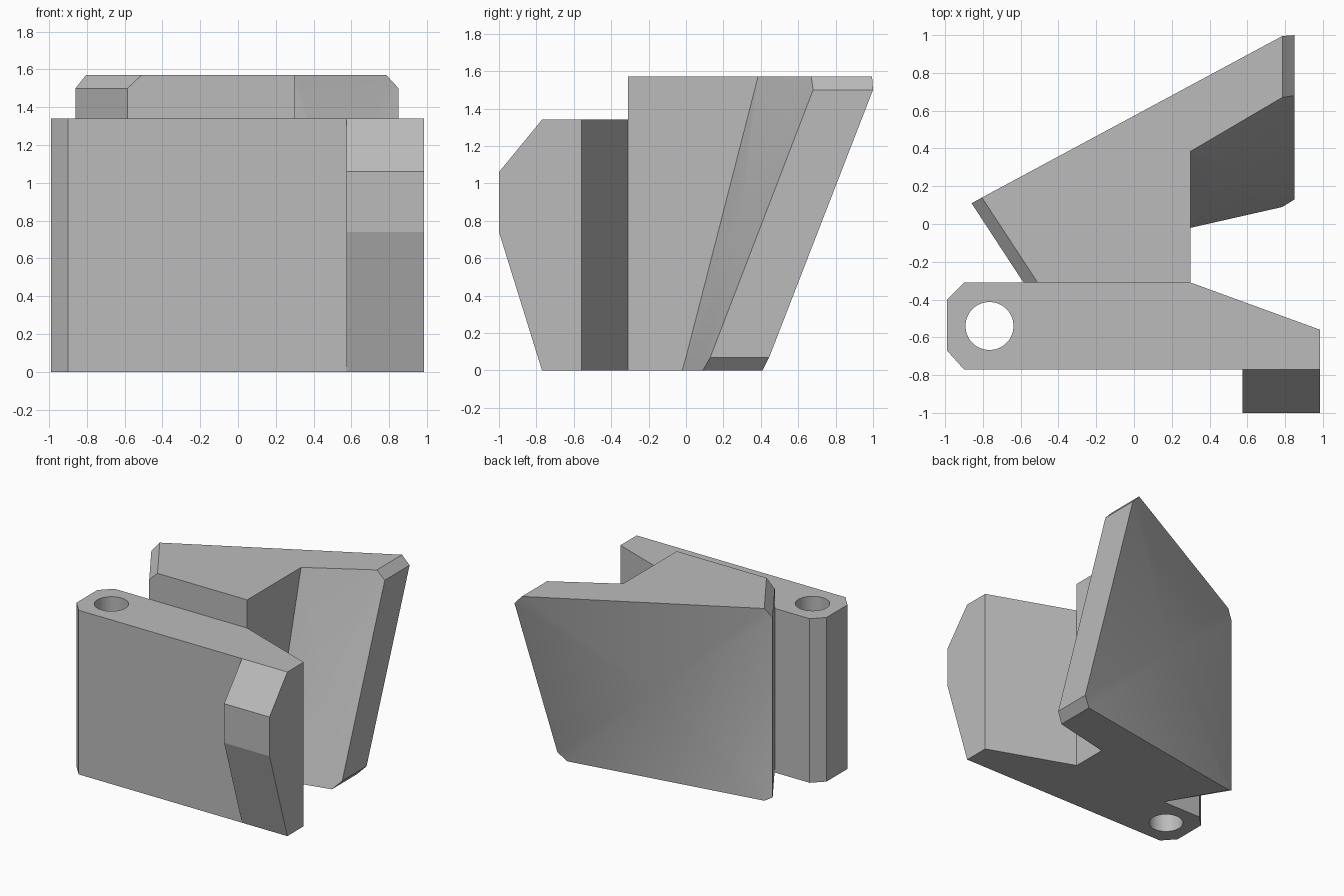
import bpy, bmesh, math
from mathutils import Vector

cube = bpy.data.objects.get("Cube")
if cube:
    bpy.data.objects.remove(cube, do_unlink=True)

grey = bpy.data.materials.new("plain_grey")
grey.use_nodes = True
colour = (0.5, 0.5, 0.5, 1)
grey.diffuse_color = colour
grey.node_tree.nodes["Principled BSDF"].inputs["Base Color"].default_value = colour


def finish(bm, name):
    bmesh.ops.recalc_face_normals(bm, faces=bm.faces)
    mesh = bpy.data.meshes.new(name)
    bm.to_mesh(mesh)
    bm.free()
    mesh.materials.append(grey)
    obj = bpy.data.objects.new(name, mesh)
    bpy.context.collection.objects.link(obj)
    return obj


def prism(name, points, offset):
    """Extrude a flat outline along an offset."""
    bm = bmesh.new()
    face = bm.faces.new([bm.verts.new(p) for p in points])
    new = bmesh.ops.extrude_face_region(bm, geom=[face], use_keep_orig=True)["geom"]
    verts = [v for v in new if isinstance(v, bmesh.types.BMVert)]
    bmesh.ops.translate(bm, vec=Vector(offset), verts=verts)
    return finish(bm, name)


def smooth(obj, degrees):
    bpy.ops.object.select_all(action='DESELECT')
    obj.select_set(True)
    bpy.context.view_layer.objects.active = obj
    bpy.ops.object.shade_smooth_by_angle(angle=math.radians(degrees))


# Main plate with chamfered end, tapered end and a pin hole
outline = [(-0.99, -0.40), (-0.90, -0.31), (0.30, -0.31), (0.985, -0.56),
           (0.985, -0.77), (-0.90, -0.77), (-0.99, -0.67)]
plate = prism("main_plate", [(x, y, 0) for x, y in outline], (0, 0, 1.34))

bpy.ops.mesh.primitive_cylinder_add(vertices=64, radius=0.127, depth=3,
                                    location=(-0.765, -0.54, 0.7))
cutter = bpy.context.object
cutter.name = "pin_hole_cutter"
cutter.hide_render = True
cut = plate.modifiers.new("pin_hole", 'BOOLEAN')
cut.operation = 'DIFFERENCE'
cut.object = cutter
cut.solver = 'EXACT'
bpy.context.view_layer.objects.active = plate
bpy.ops.object.modifier_apply(modifier=cut.name)
bpy.data.objects.remove(cutter, do_unlink=True)
smooth(plate, 15)

# Front lug with sloped top and undercut
profile = [(-0.77, 0), (-1.0, 0.74), (-1.0, 1.06), (-0.77, 1.34)]
prism("front_lug", [(0.575, y, z) for y, z in profile], (0.41, 0, 0))

# Rear wedge: rings run front-left, back-left, back-right, wing, inner corner, front
rings = [
    [(-0.55, -0.31, 0), (-0.805, 0.14, 0), (0.785, 0.41, 0),
     (0.785, 0.09, 0), (0.30, -0.02, 0), (0.30, -0.31, 0)],
    [(-0.585, -0.31, 0.03), (-0.86, 0.11, 0.03), (0.85, 0.445, 0.07),
     (0.85, 0.13, 0.07), (0.30, 0, 0.07), (0.30, -0.31, 0.07)],
    [(-0.585, -0.31, 1.5), (-0.86, 0.11, 1.5), (0.85, 1.0, 1.5),
     (0.85, 0.68, 1.5), (0.30, 0.367, 1.5), (0.30, -0.31, 1.5)],
    [(-0.51, -0.31, 1.57), (-0.805, 0.14, 1.57), (0.785, 0.995, 1.57),
     (0.785, 0.67, 1.57), (0.30, 0.385, 1.57), (0.30, -0.31, 1.57)],
]
bm = bmesh.new()
levels = [[bm.verts.new(p) for p in ring] for ring in rings]
bm.faces.new(levels[0])
bm.faces.new(levels[-1])
twisted = []
for i in range(6):
    j = (i + 1) % 6
    if i in (1, 3):
        # Twisted back and inner faces fan out from their centres
        side = [lv[i] for lv in levels] + [lv[j] for lv in reversed(levels)]
        twisted.append(bm.faces.new(side))
    else:
        for low, high in zip(levels, levels[1:]):
            bm.faces.new((low[i], low[j], high[j], high[i]))
bmesh.ops.recalc_face_normals(bm, faces=bm.faces)
bmesh.ops.poke(bm, faces=twisted, center_mode='MEAN')
wedge = finish(bm, "rear_wedge")
smooth(wedge, 25)
